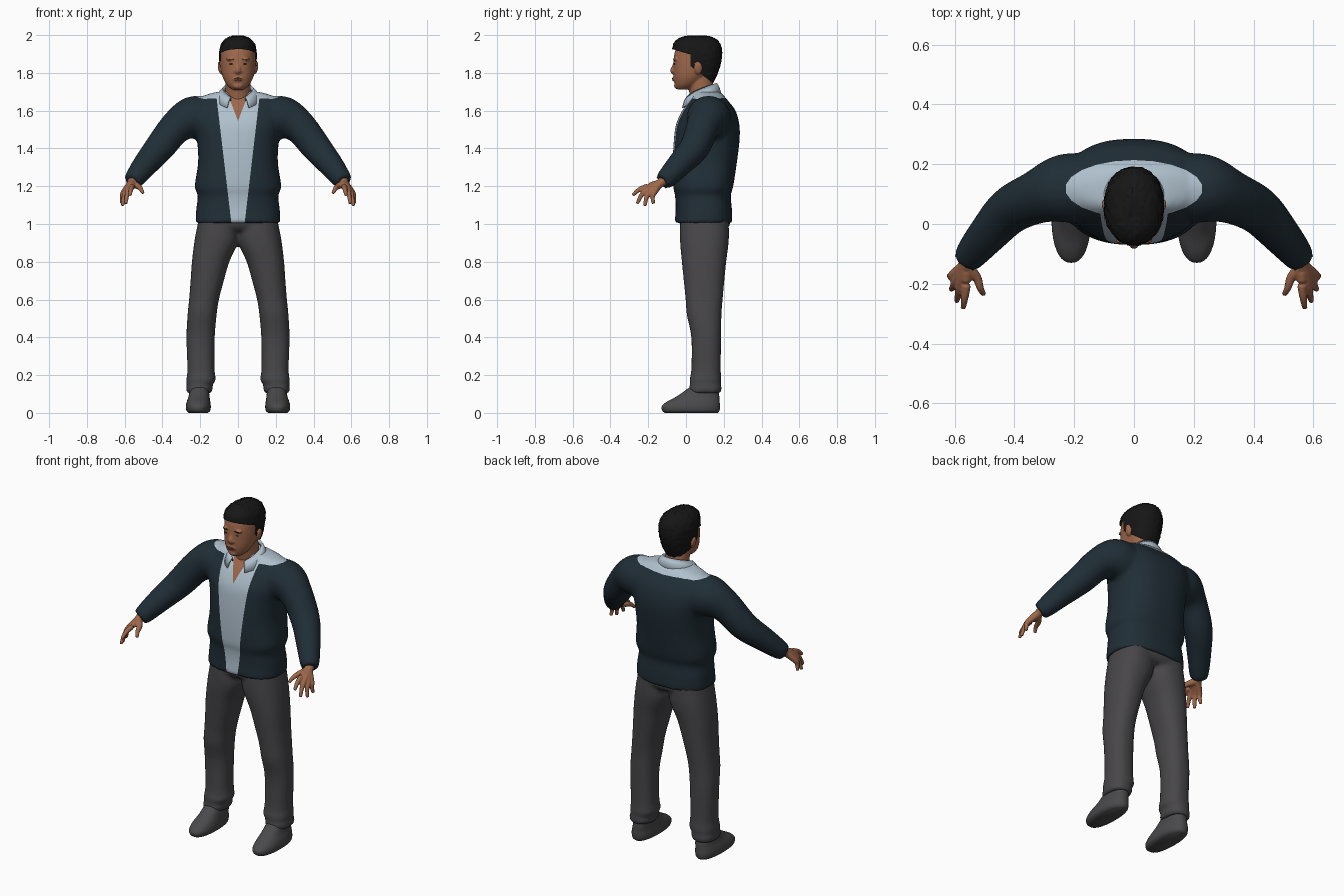
import bpy, bmesh, math, random
from mathutils import Vector, Matrix
from mathutils.bvhtree import BVHTree

random.seed(4)
cube = bpy.data.objects.get("Cube")
if cube:
    bpy.data.objects.remove(cube)


def material(name, r, g, b):
    m = bpy.data.materials.new(name)
    m.use_nodes = True
    m.diffuse_color = (r, g, b, 1)
    node = next(n for n in m.node_tree.nodes if n.type == 'BSDF_PRINCIPLED')
    node.inputs["Base Color"].default_value = (r, g, b, 1)
    node.inputs["Roughness"].default_value = 0.8
    return m


NAVY = material("navy wool", .0145, .027, .037)
SHIRT = material("pale blue cotton", .43, .53, .61)
SKIN = material("skin", .34, .137, .07)
PANTS = material("grey trousers", .064, .061, .067)
SHOE = material("grey shoe", .068, .066, .070)
HAIR = material("black hair", .008, .008, .008)
LIPS = material("lips", .24, .085, .055)


def dense(rows, n=5):
    """Catmull-Rom interpolation of number rows."""
    out = []
    for i in range(len(rows) - 1):
        a, b, c, d = (rows[max(0, min(len(rows) - 1, i + k))] for k in (-1, 0, 1, 2))
        for j in range(n):
            t = j / n
            out.append([.5 * (2 * q + (r - p) * t + (2 * p - 5 * q + 4 * r - s) * t * t
                              + (3 * q - p - 3 * r + s) * t ** 3)
                        for p, q, r, s in zip(a, b, c, d)])
    return out + [list(rows[-1])]


def skin_rings(bm, rings):
    vs = [[bm.verts.new(p) for p in ring] for ring in rings]
    n = len(vs[0])
    for a, b in zip(vs, vs[1:]):
        for i in range(n):
            bm.faces.new((a[i], a[(i + 1) % n], b[(i + 1) % n], b[i]))
    bm.faces.new(vs[0][::-1])
    bm.faces.new(vs[-1])


def stack(bm, rows, cx=None, power=2.3, seg=40):
    """Level rings; rows are z, half width, front y, back y [, centre x]."""
    rings = []
    for row in dense(rows):
        z, rx, y0, y1 = row[:4]
        x0 = row[4] * cx if cx else 0
        ring = []
        for i in range(seg):
            t = math.tau * i / seg
            c, s = (math.copysign(abs(v) ** (2 / power), v) for v in (math.cos(t), math.sin(t)))
            ring.append(Vector((x0 + rx * c, (y0 + y1) / 2 + (y1 - y0) / 2 * s, z)))
        rings.append(ring)
    skin_rings(bm, rings)


def tube(bm, rows, side=1, seg=20):
    """Round limb; rows are x, y, z, radius."""
    pts = dense(rows)
    rings = []
    for i, p in enumerate(pts):
        d = Vector(pts[min(i + 1, len(pts) - 1)][:3]) - Vector(pts[max(i - 1, 0)][:3])
        u = d.cross((0, 1, .3)).normalized()
        v = d.cross(u).normalized()
        ring = [Vector(p[:3]) + p[3] * (u * math.cos(math.tau * k / seg) + v * math.sin(math.tau * k / seg))
                for k in range(seg)]
        rings.append([Vector((q.x * side, q.y, q.z)) for q in ring])
    skin_rings(bm, rings)


def blob(bm, loc, size, turn=0):
    m = Matrix.Translation(loc) @ Matrix.Rotation(turn, 4, 'Y') @ Matrix.Diagonal((*size, 1))
    bmesh.ops.create_uvsphere(bm, u_segments=20, v_segments=12, radius=1, matrix=m)


def finish(name, bm, *mats):
    bmesh.ops.recalc_face_normals(bm, faces=bm.faces[:])
    me = bpy.data.meshes.new(name)
    bm.to_mesh(me)
    bm.free()
    ob = bpy.data.objects.new(name, me)
    bpy.context.collection.objects.link(ob)
    for m in mats:
        me.materials.append(m)
    for p in me.polygons:
        p.use_smooth = True
    return ob


def fuse(name, bm, voxel, rounds, *mats):
    """Weld overlapping volumes into one smooth skin."""
    ob = finish(name, bm, *mats)
    r = ob.modifiers.new("weld", 'REMESH')
    r.mode, r.voxel_size, r.use_smooth_shade = 'VOXEL', voxel, True
    s = ob.modifiers.new("soften", 'SMOOTH')
    s.factor, s.iterations = .5, rounds
    deps = bpy.context.evaluated_depsgraph_get()
    me = bpy.data.meshes.new_from_object(ob.evaluated_get(deps))
    ob.modifiers.clear()
    ob.data = me
    me.materials.clear()
    for m in mats:
        me.materials.append(m)
    for p in me.polygons:
        p.use_smooth = True
    return ob


def cut(bm, co, no, floor=0):
    """Slice new edges along a plane, above a given height."""
    faces = [f for f in bm.faces if f.calc_center_median().z > floor]
    geom = {g for f in faces for g in (*f.verts, *f.edges)}
    bmesh.ops.bisect_plane(bm, geom=list(geom) + faces, plane_co=co, plane_no=no)


# Torso and sleeves
bm = bmesh.new()
stack(bm, [(1.006, .226, -.06, .246), (1.08, .221, -.055, .243), (1.15, .213, -.058, .237),
           (1.2, .229, -.068, .25), (1.33, .211, -.07, .27), (1.45, .218, -.064, .284),
           (1.53, .236, -.052, .282), (1.6, .24, -.02, .262), (1.65, .22, .015, .225),
           (1.68, .18, .035, .2), (1.7, .11, .04, .18)], power=2.5)
for s in (1, -1):
    tube(bm, [(.14, .12, 1.545, .115), (.235, .118, 1.562, .116), (.325, .09, 1.515, .09),
              (.415, .045, 1.405, .08), (.49, -.035, 1.315, .067), (.54, -.095, 1.25, .056),
              (.562, -.125, 1.225, .047)], s)
torso = fuse("sweater_and_shirt", bm, .012, 5, NAVY, SHIRT, SKIN)

# Shirt front, oval yoke and open neck are cut into the torso
bm = bmesh.new()
bm.from_mesh(torso.data)
for s in (1, -1):
    cut(bm, (.037 * s, 0, 1.02), (s, 0, -.118))
    cut(bm, (0, 0, 1.545), (s, 0, -.38))
oval = []
for i in range(22):
    a = math.tau * i / 22
    co = Vector((.228 * math.cos(a), .118 + .095 * math.sin(a), 0))
    no = Vector((math.cos(a) / .228, math.sin(a) / .095, 0))
    oval.append((co, no))
    cut(bm, co, no, 1.56)
for f in bm.faces:
    c = f.calc_center_median()
    f.smooth = True
    if c.y < .08 and abs(c.x) < (c.z - 1.545) * .38:
        f.material_index = 2
    elif c.z > 1.58 and all((c - co).dot(no) < 0 for co, no in oval):
        f.material_index = 1
    elif c.y < .08 and abs(c.x) < .037 + (c.z - 1.02) * .118:
        f.material_index = 1
bm.to_mesh(torso.data)
bm.free()

# Folded collar, open at the front
bm = bmesh.new()
rows = []
for rx, ry, z0, rise in ((.076, .08, 1.63, .09), (.08, .086, 1.65, .097),
                         (.102, .1, 1.632, .09), (.124, .112, 1.595, .085)):
    row = []
    for i in range(41):
        a = math.radians(152) * (i / 20 - 1)
        row.append(bm.verts.new((rx * math.sin(a), .078 + ry * math.cos(a),
                                 z0 + rise * math.sqrt((1 + math.cos(a)) / 2))))
    rows.append(row)
for a, b in zip(rows, rows[1:]):
    for i in range(40):
        bm.faces.new((a[i], a[i + 1], b[i + 1], b[i]))
collar = finish("collar", bm, SHIRT)
collar.modifiers.new("cloth", 'SOLIDIFY').thickness = .006

# Trousers with gathered cuffs
bm = bmesh.new()
for s in (1, -1):
    stack(bm, [(.105, .064, .02, .182, .207), (.13, .072, .015, .19, .204), (.15, .067, .022, .184, .203),
               (.175, .078, .018, .188, .196), (.23, .072, .028, .184, .196), (.4, .075, .028, .186, .198),
               (.52, .077, .004, .188, .19), (.6, .079, -.002, .194, .18), (.7, .088, -.012, .203, .163),
               (.8, .099, -.022, .213, .145), (.92, .117, -.032, .227, .112), (1.04, .1, -.03, .225, .105)], s)
stack(bm, [(.965, .2, -.01, .21), (1, .213, -.035, .234), (1.05, .2, -.028, .222)])
fuse("trousers", bm, .012, 4, PANTS)

for s, side in ((1, "left"), (-1, "right")):
    # Shoes
    bm = bmesh.new()
    stack(bm, [(0, .05, -.112, .168, .21), (.012, .063, -.126, .177, .21), (.035, .066, -.128, .18, .21),
               (.06, .062, -.1, .178, .209), (.09, .055, -.045, .176, .206), (.14, .049, .025, .168, .204)], s)
    finish(side + "_shoe", bm, SHOE)

    # Hands: each finger runs from the wrist
    bm = bmesh.new()
    for knuckle, tip in (((.562, -.205, 1.198), (.572, -.282, 1.152)),
                         ((.582, -.202, 1.184), (.594, -.258, 1.108)),
                         ((.596, -.188, 1.172), (.612, -.218, 1.096)),
                         ((.606, -.17, 1.165), (.618, -.172, 1.108)),
                         ((.527, -.178, 1.198), (.503, -.236, 1.163))):
        mid = [(a + b) / 2 for a, b in zip(knuckle, tip)]
        tube(bm, [(.55, -.1, 1.238, .026), (.562, -.135, 1.218, .023), (*knuckle, .016),
                  (mid[0], mid[1] - .006, mid[2] + .006, .0125), (*tip, .009)], s, 12)
    fuse(side + "_hand", bm, .0045, 3, SKIN)

# Head with neck, nose, ears and chin
bm = bmesh.new()
stack(bm, [(1.712, .032, -.046, .02), (1.735, .058, -.058, .06), (1.775, .08, -.065, .11),
           (1.82, .09, -.067, .15), (1.87, .093, -.066, .168), (1.92, .09, -.056, .17),
           (1.96, .07, -.03, .15), (1.98, .03, .02, .1)], power=2.15)
tube(bm, [(0, .11, 1.58, .075), (0, .09, 1.67, .068), (0, .07, 1.78, .066)])
tube(bm, [(0, -.054, 1.865, .01), (0, -.06, 1.835, .013), (0, -.069, 1.811, .015), (0, -.056, 1.8, .012)])
blob(bm, (0, -.046, 1.732), (.028, .018, .018))
blob(bm, (0, -.06, 1.768), (.028, .012, .014))
for s in (1, -1):
    blob(bm, (.014 * s, -.063, 1.808), (.01, .01, .008))
    blob(bm, (.035 * s, -.055, 1.872), (.028, .012, .009))
    blob(bm, (.095 * s, .065, 1.825), (.011, .022, .034), .2 * s)
head = fuse("head", bm, .005, 3, SKIN)

# Face details sit flush on the head
bm = bmesh.new()
bm.from_mesh(head.data)
tree = BVHTree.FromBMesh(bm)
bm.free()


def on_face(name, mat, x, z, size, turn=0):
    hit = tree.ray_cast(Vector((x, -1, z)), Vector((0, 1, 0)))[0]
    b = bmesh.new()
    blob(b, hit, size, turn)
    finish(name, b, mat)


for s, side in ((1, "left"), (-1, "right")):
    on_face(side + "_eye", HAIR, .035 * s, 1.847, (.011, .003, .0025))
    on_face(side + "_eyebrow", HAIR, .037 * s, 1.872, (.017, .003, .002), .08 * s)
on_face("upper_lip", LIPS, 0, 1.771, (.023, .003, .0035))
on_face("lower_lip", LIPS, 0, 1.763, (.018, .003, .0035))

# Short hair with sideburns, trimmed to the hairline
bm = bmesh.new()
stack(bm, [(1.74, .074, -.05, .14), (1.8, .09, -.06, .168), (1.86, .098, -.07, .186),
           (1.91, .099, -.072, .191), (1.955, .088, -.066, .182), (1.985, .06, -.035, .15),
           (1.998, .025, .01, .1)], power=2.2, seg=64)
for v in bm.verts:
    v.co += Vector([random.uniform(-.003, .003) for _ in range(2)] + [random.uniform(-.003, .001)])
cut(bm, (0, .025, 0), (0, 1, 0))
cut(bm, (0, -.07, 1.925), (0, .3, 1))
cut(bm, (0, .025, 1.835), (0, .75, 1))
bare = []
for f in bm.faces:
    c = f.calc_center_median()
    line = 1.925 - .3 * (c.y + .07) if c.y < .025 else 1.835 - .75 * (c.y - .025)
    if c.z < line:
        bare.append(f)
bmesh.ops.delete(bm, geom=bare, context='FACES')
finish("hair", bm, HAIR)
